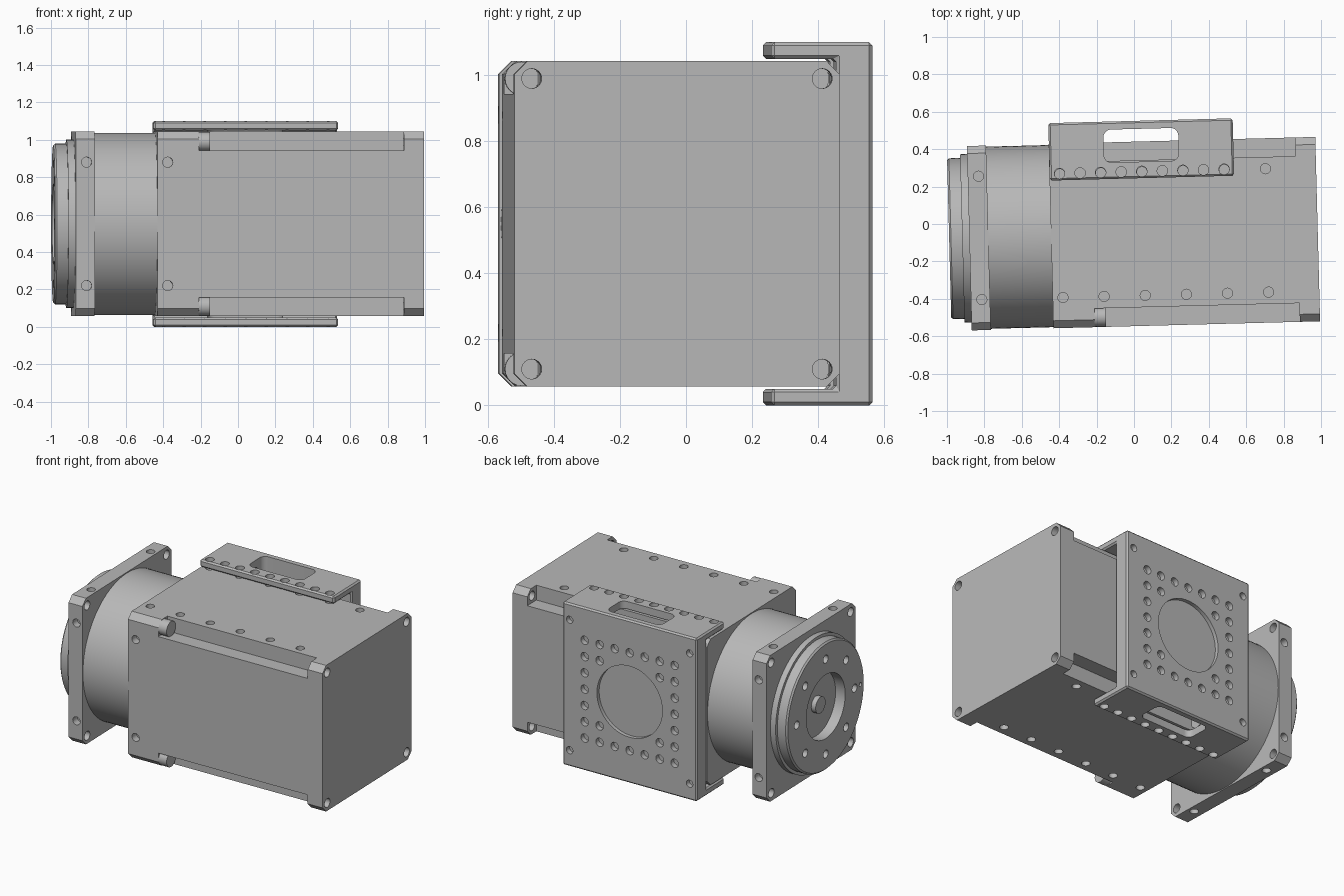
import bpy, bmesh, math
from mathutils import Matrix, Vector

if "Cube" in bpy.data.objects:
    bpy.data.objects.remove(bpy.data.objects["Cube"], do_unlink=True)

CY, CZ = -0.053, 0.55          # main axis of the actuator
HALF = 0.493                   # half width of the square housing
SCREW = 0.44                   # corner screw offset
PORT = 0.33                    # side hole offset
PITCH = 0.11                   # hole grid spacing
BX = 0.049                     # bracket centre
TILT = math.radians(1.5)
SIGNS = [(a, b) for a in (-1, 1) for b in (-1, 1)]

mat = bpy.data.materials.new("machined grey")
mat.use_nodes = True
GREY = (0.48, 0.48, 0.48, 1)
mat.diffuse_color = GREY
bsdf = mat.node_tree.nodes["Principled BSDF"]
bsdf.inputs["Base Color"].default_value = GREY
bsdf.inputs["Roughness"].default_value = 0.6


def make(name, bm):
    bmesh.ops.recalc_face_normals(bm, faces=bm.faces)
    mesh = bpy.data.meshes.new(name)
    bm.to_mesh(mesh)
    bm.free()
    mesh.materials.append(mat)
    obj = bpy.data.objects.new(name, mesh)
    bpy.context.collection.objects.link(obj)
    return obj


def activate(obj):
    bpy.ops.object.select_all(action='DESELECT')
    obj.select_set(True)
    bpy.context.view_layer.objects.active = obj


def cut(obj, bm):
    cutter = make("cutter", bm)
    cutter.hide_render = True
    mod = obj.modifiers.new("cut", 'BOOLEAN')
    mod.operation, mod.solver, mod.object = 'DIFFERENCE', 'EXACT', cutter
    activate(obj)
    bpy.ops.object.modifier_apply(modifier=mod.name)
    bpy.data.objects.remove(cutter, do_unlink=True)


def finish(obj):
    obj.rotation_euler.z = TILT
    activate(obj)
    bpy.ops.object.shade_smooth_by_angle(angle=math.radians(30))


def cyl(bm, centre, radius, length, axis='X', sides=24):
    turn = Vector((0, 0, 1)).rotation_difference(
        Vector([axis == a for a in 'XYZ'])).to_matrix().to_4x4()
    bmesh.ops.create_cone(bm, cap_ends=True, segments=sides, radius1=radius, radius2=radius,
                          depth=length, matrix=Matrix.Translation(centre) @ turn)


def box(bm, centre, size):
    bmesh.ops.create_cube(bm, size=1, matrix=Matrix.Translation(centre)
                          @ Matrix.Diagonal((*size, 1)))


def prism(bm, outline, start, step):
    """Extrude a closed outline of 3D points along a step."""
    face = bm.faces.new([bm.verts.new(Vector(p) + Vector(start)) for p in outline])
    new = bmesh.ops.extrude_face_region(bm, geom=[face])["geom"]
    bmesh.ops.translate(bm, vec=step, verts=[v for v in new if isinstance(v, bmesh.types.BMVert)])


def square_block(bm, x0, x1, chamfer=0.04):
    h, c = HALF, HALF - chamfer
    ring = [(c, h), (h, c), (h, -c), (c, -h), (-c, -h), (-h, -c), (-h, c), (-c, h)]
    prism(bm, [(0, CY + y, CZ + z) for y, z in ring], (x0, 0, 0), (x1 - x0, 0, 0))


def side_holes(bm, x, y_sides=True):
    """Blind holes on the four long sides at one station."""
    for a, b in SIGNS:
        cyl(bm, (x, CY + a * PORT, CZ + b * HALF), 0.027, 0.1, 'Z')
        if y_sides:
            cyl(bm, (x, CY + a * HALF, CZ + b * PORT), 0.027, 0.1, 'Y')


def corner_holes(bm, x, length):
    for a, b in SIGNS:
        cyl(bm, (x, CY + a * SCREW, CZ + b * SCREW), 0.03, length)


# Square housing with relieved corner edges
bm = bmesh.new()
square_block(bm, -0.445, 0.981)
housing = make("main_housing", bm)
bm = bmesh.new()
for a, b in SIGNS:
    box(bm, (0.325, CY + a * HALF, CZ + b * HALF), (1.096, 0.2, 0.2))
cut(housing, bm)
bm = bmesh.new()
corner_holes(bm, 0.93, 0.2)
for k in range(6):
    side_holes(bm, -0.39 + 2 * PITCH * k, k == 0)
cut(housing, bm)
finish(housing)

# Screw heads sitting in the relieved corners
bm = bmesh.new()
for a, b in SIGNS:
    cyl(bm, (-0.194, CY + a * SCREW, CZ + b * SCREW), 0.051, 0.06)
finish(make("corner_screw_heads", bm))

# Round gear barrel
bm = bmesh.new()
cyl(bm, (-0.612, CY, CZ), 0.487, 0.34, sides=96)
finish(make("gear_barrel", bm))

# Square mounting flange
bm = bmesh.new()
square_block(bm, -0.882, -0.78)
flange = make("mounting_flange", bm)
bm = bmesh.new()
corner_holes(bm, -0.83, 0.2)
side_holes(bm, -0.824)
cut(flange, bm)
finish(flange)

# Stepped output disc, turned around the main axis
bm = bmesh.new()
profile = [(-0.88, 0), (-0.88, 0.45), (-0.92, 0.45), (-0.92, 0.43), (-0.98, 0.43),
           (-0.99, 0.42), (-0.99, 0.215), (-0.92, 0.215), (-0.92, 0)]
verts = [bm.verts.new((x, CY, CZ + r)) for x, r in profile]
edges = [bm.edges.new(pair) for pair in zip(verts, verts[1:])]
bmesh.ops.spin(bm, geom=verts + edges, cent=(0, CY, CZ), axis=(1, 0, 0),
               angle=math.tau, steps=96, use_merge=True)
bmesh.ops.remove_doubles(bm, verts=bm.verts, dist=0.0001)
disc = make("output_disc", bm)
bm = bmesh.new()
for k in range(8):
    t = k * math.tau / 8
    cyl(bm, (-0.99, CY + 0.32 * math.cos(t), CZ + 0.32 * math.sin(t)), 0.027, 0.08)
cyl(bm, (-0.99, CY - 0.385, CZ), 0.014, 0.06, sides=12)
cut(disc, bm)
finish(disc)

# Centre boss in the disc recess
bm = bmesh.new()
cyl(bm, (-0.932, CY, CZ), 0.055, 0.04, sides=32)
finish(make("centre_boss", bm))

# U-shaped mounting bracket
bm = bmesh.new()
tip, inner, back, arm = 0.244, 0.441, 0.551, 0.05
u_shape = [(tip, 0), (back, 0), (back, 2 * CZ), (tip, 2 * CZ), (tip, 2 * CZ - arm),
           (inner, 2 * CZ - arm), (inner, arm), (tip, arm)]
prism(bm, [(0, y, z) for y, z in u_shape], (BX - HALF, 0, 0), (2 * HALF, 0, 0))
bracket = make("mounting_bracket", bm)
bevel = bracket.modifiers.new("edge_bevel", 'BEVEL')
bevel.width, bevel.segments = 0.01, 1
activate(bracket)
bpy.ops.object.modifier_apply(modifier=bevel.name)

# Rounded slot through the bracket
bm = bmesh.new()
slot = []
for corner, (sx, sy) in enumerate([(1, 1), (-1, 1), (-1, -1), (1, -1)]):
    for step in range(7):
        t = math.radians(90 * corner + 15 * step)
        slot.append((BX + sx * 0.16 + 0.04 * math.cos(t), 0.42 + sy * 0.048 + 0.04 * math.sin(t), 0))
prism(bm, slot, (0, 0, -0.1), (0, 0, 1.3))
cut(bracket, bm)

# Bracket hole pattern and round pilot recess
bm = bmesh.new()
cyl(bm, (BX, back, CZ), 0.24, 0.05, 'Y', 64)
for i in range(-3, 4):
    for j in range(-3, 4):
        if max(abs(i), abs(j)) == 3 or (abs(i) == 2 and abs(j) == 2):
            cyl(bm, (BX + i * PITCH, back, CZ + j * PITCH), 0.028, 0.07, 'Y')
for a, b in SIGNS:
    cyl(bm, (BX + a * SCREW, back, CZ + b * SCREW), 0.024, 0.07, 'Y')
for k in range(-4, 5):
    for z in (arm / 2, 2 * CZ - arm / 2):
        cyl(bm, (BX + k * PITCH, 0.28, z), 0.028, 0.1, 'Z')
cut(bracket, bm)
finish(bracket)
